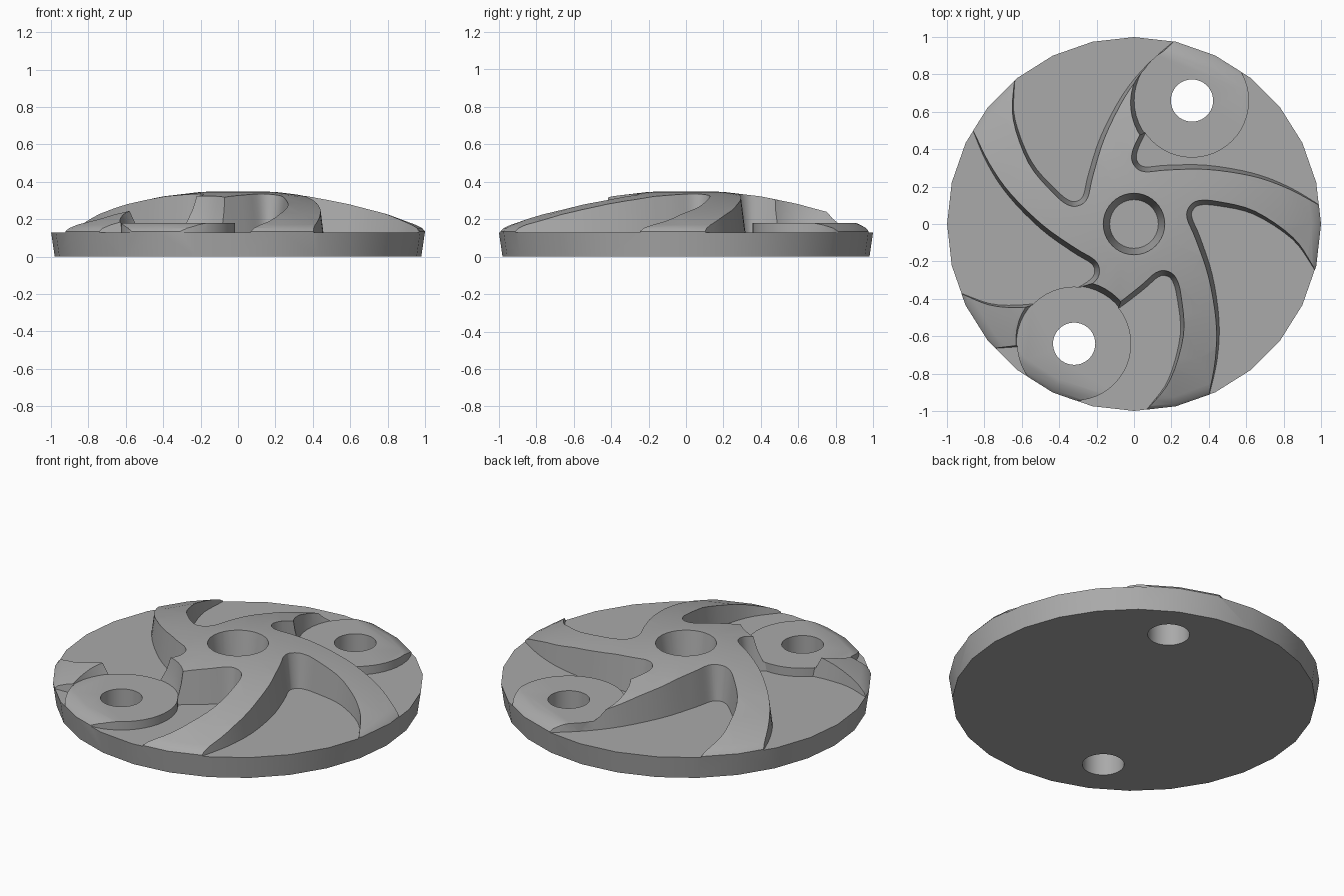
import bpy, bmesh, math
from mathutils import Vector, Matrix

old = bpy.data.objects.get("Cube")
if old:
    bpy.data.objects.remove(old, do_unlink=True)

SIDES = 28
FLOOR = 0.13
BOSSES = [(0.31, 0.66), (-0.32, -0.64)]

grey = bpy.data.materials.new("plain grey")
grey.use_nodes = True
grey.diffuse_color = (0.4, 0.4, 0.4, 1)
grey.node_tree.nodes["Principled BSDF"].inputs["Base Color"].default_value = (0.4, 0.4, 0.4, 1)


def finish(name, bm):
    bmesh.ops.recalc_face_normals(bm, faces=bm.faces)
    mesh = bpy.data.meshes.new(name)
    bm.to_mesh(mesh)
    bm.free()
    mesh.materials.append(grey)
    obj = bpy.data.objects.new(name, mesh)
    bpy.context.collection.objects.link(obj)
    return obj


def loft(bm, rings):
    """Capped solid through closed rings of equal length."""
    loops = [[bm.verts.new(p) for p in ring] for ring in rings]
    n = len(loops[0])
    for a, b in zip(loops, loops[1:]):
        for i in range(n):
            j = (i + 1) % n
            bm.faces.new((a[i], a[j], b[j], b[i]))
    bm.faces.new(loops[0][::-1])
    bm.faces.new(loops[-1])


def turned(name, profile, sides, centre=(0, 0)):
    """Solid of revolution from (radius, height) pairs."""
    bm = bmesh.new()
    turns = [2 * math.pi * i / sides for i in range(sides)]
    loft(bm, [[(centre[0] + r * math.cos(t), centre[1] + r * math.sin(t), z)
               for t in turns] for r, z in profile])
    return finish(name, bm)


def cut(target, cutter, keep=False):
    mod = target.modifiers.new("cut", 'BOOLEAN')
    mod.operation = 'DIFFERENCE'
    mod.solver = 'EXACT'
    mod.object = cutter
    bpy.context.view_layer.objects.active = target
    bpy.ops.object.modifier_apply(modifier=mod.name)
    if not keep:
        bpy.data.objects.remove(cutter, do_unlink=True)


def smooth_path(points, steps=4):
    """Catmull-Rom curve through the points."""
    pts = [Vector(p) for p in points]
    pts = [2 * pts[0] - pts[1]] + pts + [2 * pts[-1] - pts[-2]]
    path = []
    for a, b, c, d in zip(pts, pts[1:], pts[2:], pts[3:]):
        for k in range(steps):
            t = k / steps
            path.append(0.5 * (2 * b + (c - a) * t + (2 * a - 5 * b + 4 * c - d) * t * t
                               + (3 * b - a - 3 * c + d) * t ** 3))
    return path + [pts[-2]]


# Domed disc with a tapered rim
body = turned("vaned_disc", [(0.98, 0), (1, 0.135), (0.985, 0.152), (0.95, 0.17), (0.8, 0.226),
                             (0.6, 0.281), (0.4, 0.322), (0.2, 0.346), (0.08, 0.35)], SIDES)

# Five swept channels with drafted walls leave the curved vanes standing
edge = smooth_path([(1.06, -0.36), (0.97, -0.205), (0.86, -0.06), (0.65, 0.075), (0.45, 0.122),
                    (0.345, 0.125), (0.295, 0.09), (0.285, 0.03), (0.33, -0.08), (0.395, -0.28),
                    (0.43, -0.52), (0.42, -0.72), (0.375, -0.92), (0.32, -1.12)])


def channel_ring(inset, z, turn):
    ring = []
    for i, p in enumerate(edge):
        t = (edge[min(i + 1, len(edge) - 1)] - edge[max(i - 1, 0)]).normalized()
        ring.append(p + inset * Vector((-t.y, t.x)))
    ring.append(Vector((1, -1)))
    return [turn @ Vector((p.x, p.y, z)) for p in ring]


for k in range(5):
    turn = Matrix.Rotation(math.radians(72 * k), 3, 'Z')
    bm = bmesh.new()
    loft(bm, [channel_ring(0.025, FLOOR, turn), channel_ring(-0.012, 0.42, turn)])
    channel = finish("channel_cutter", bm)
    # Spare the round bolt bosses
    for c in BOSSES:
        cut(channel, turned("boss_guard", [(0.305, -0.1), (0.305, 0.6)], 48, c))
    cut(body, channel)

# Flat boss tops with flared clearance, and bolt holes right through
for c in BOSSES:
    cut(body, turned("pocket_cutter", [(0.309, 0.18), (0.314, 0.2), (0.326, 0.25),
                                       (0.338, 0.33), (0.34, 0.5)], 48, c))
    cut(body, turned("bolt_cutter", [(0.113, -0.2), (0.113, 0.6)], 40, c))

# Blind tapered hole in the hub
cut(body, turned("hub_cutter", [(0.13, FLOOR), (0.165, 0.35), (0.173, 0.4)], 40))

# Soft shading with crisp edges
bpy.ops.object.select_all(action='DESELECT')
body.select_set(True)
bpy.context.view_layer.objects.active = body
bpy.ops.object.shade_smooth_by_angle(angle=math.radians(30))
